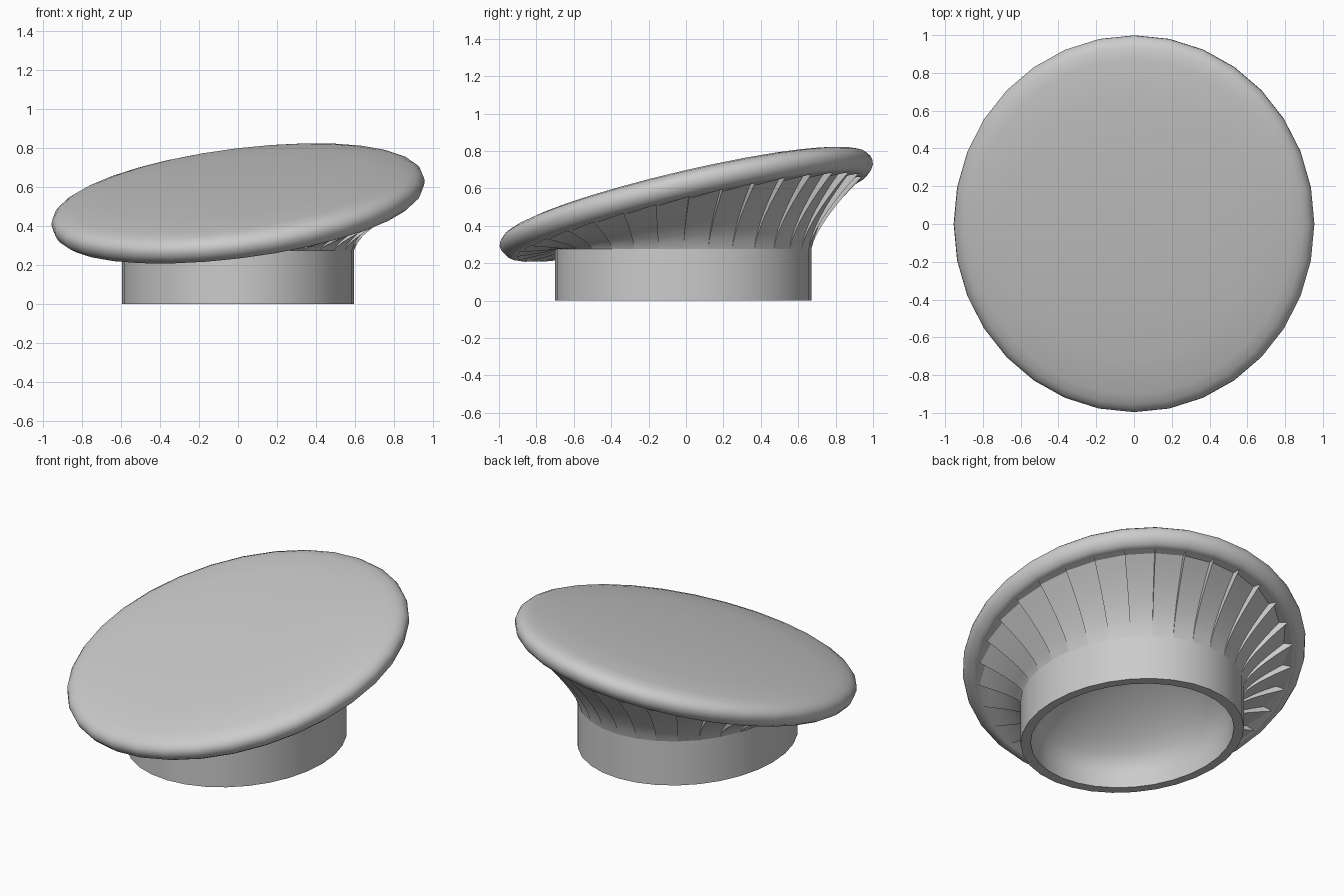
import bpy, bmesh
from math import sin, cos, pi, radians
from mathutils import Vector

if "Cube" in bpy.data.objects:
    bpy.data.objects.remove(bpy.data.objects["Cube"])

N = 32
NORMAL = Vector((-0.122, -0.232, 1)).normalized()


def plane_z(x, y):
    return 0.52 + 0.122 * x + 0.232 * y


def cap_pt(a, r, h):
    # point on the tilted oval, r = fraction of radius, h = offset along its normal
    x, y = 0.955 * r * cos(a), 0.997 * r * sin(a)
    return Vector((x, y + 0.001, plane_z(x, y))) + NORMAL * h


def base_pt(a, r, z):
    return Vector((0.594 * r * cos(a), -0.015 + 0.685 * r * sin(a), z))


def loft(name, rings, angle=35):
    bm = bmesh.new()
    rows = [[bm.verts.new(p) for p in ring] for ring in rings]
    n = len(rows[0])
    for lo, hi in zip(rows, rows[1:]):
        for i in range(n):
            j = (i + 1) % n
            bm.faces.new((lo[i], lo[j], hi[j], hi[i]))
    bmesh.ops.remove_doubles(bm, verts=bm.verts, dist=1e-5)
    me = bpy.data.meshes.new(name)
    bm.to_mesh(me)
    bm.free()
    ob = bpy.data.objects.new(name, me)
    bpy.context.collection.objects.link(ob)
    bpy.ops.object.select_all(action='DESELECT')
    bpy.context.view_layer.objects.active = ob
    ob.select_set(True)
    bpy.ops.object.shade_smooth_by_angle(angle=radians(angle))
    return ob


angles = [2 * pi * k / N for k in range(N)]

# Tilted oval cap with a rounded rim and a gently domed top
profile = [(0.9, -0.06), (0.925, -0.075), (0.955, -0.068),
           (0.98, -0.05), (0.995, -0.026), (1.0, 0), (0.994, 0.024),
           (0.975, 0.045), (0.945, 0.06), (0.89, 0.073),
           (0.7, 0.09), (0.4, 0.103), (0, 0.108)]
loft("tilted_cap", [[cap_pt(a, r, h) for a in angles] for r, h in profile], 60)

# Hollow oval base: smooth inner dome, bottom lip, outer wall
rings = []
for s in range(8, -1, -1):
    e = s / 8 * pi / 2
    ring = []
    for a in angles:
        p = base_pt(a, 0.91 * cos(e), 0)
        p.z = 0.1 + (plane_z(p.x, p.y) - 0.13) * sin(e)
        ring.append(p)
    rings.append(ring)
for r, z in [(0.91, 0), (1, 0), (1, 0.275), (0.97, 0.275)]:
    rings.append([base_pt(a, r, z) for a in angles])
loft("hollow_base", rings)

# Flared collar of louvre panels, each stepping inward before the next begins
rings = []
for t in (0, 0.12, 0.25, 0.38, 0.5, 0.62, 0.74, 0.85, 0.95, 1):
    depth = 0.036 * t if t < 1 else 0
    ring = []
    for a in angles:
        lo, hi = base_pt(a, 1, 0.275), cap_pt(a, 0.925, -0.074)
        p = lo.lerp(hi, t ** 1.4)
        p.z = lo.z + (hi.z - lo.z) * t
        step = Vector((-cos(a), -sin(a), 0.6)) * depth
        ring += [p + step, p]
    rings.append(ring)
loft("louvred_collar", rings, 25)
